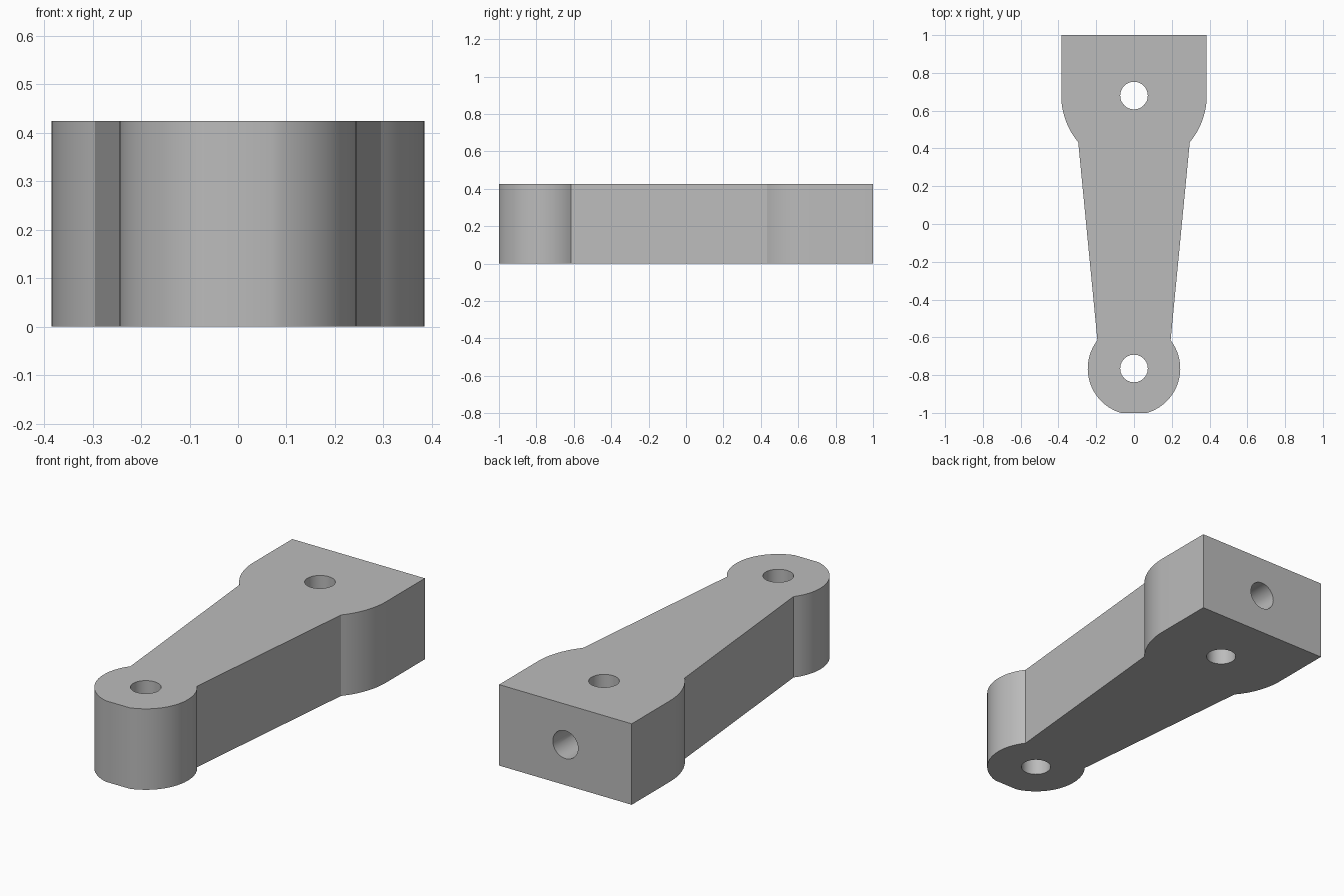
import bpy, bmesh
from math import sin, cos, atan2, pi, radians

if "Cube" in bpy.data.objects:
    bpy.data.objects.remove(bpy.data.objects["Cube"], do_unlink=True)

HEIGHT = 0.425
SMALL_Y, SMALL_R = -0.765, 0.245
BIG_Y, BIG_R = 0.68, 0.385
HOLE_R = 0.073

grey = bpy.data.materials.new("plain grey")
grey.use_nodes = True
colour = (0.5, 0.5, 0.5, 1)
grey.diffuse_color = colour
grey.node_tree.nodes["Principled BSDF"].inputs["Base Color"].default_value = colour


def arc(cy, r, start, end, steps):
    """Points of an arc centred on the long axis."""
    angles = [start + (end - start) * i / steps for i in range(steps + 1)]
    return [(r * cos(a), cy + r * sin(a)) for a in angles]


# Right-hand half of the outline: clipped small eye, straight taper, big shoulder
half = arc(SMALL_Y, SMALL_R, atan2(-0.235, 0.07), atan2(0.15, 0.194), 20)
half += arc(BIG_Y, BIG_R, atan2(-0.247, 0.295), 0, 12)
half.append((BIG_R, 1.0))
outline = half + [(-x, y) for x, y in reversed(half)]

# Lever body, extruded upward
bm = bmesh.new()
base = bm.faces.new([bm.verts.new((x, y, 0)) for x, y in outline])
top = bmesh.ops.extrude_face_region(bm, geom=[base])["geom"]
bmesh.ops.translate(bm, vec=(0, 0, HEIGHT),
                    verts=[v for v in top if isinstance(v, bmesh.types.BMVert)])
bmesh.ops.recalc_face_normals(bm, faces=bm.faces)
mesh = bpy.data.meshes.new("lever_body")
bm.to_mesh(mesh)
bm.free()
body = bpy.data.objects.new("lever_body", mesh)
bpy.context.collection.objects.link(body)
mesh.materials.append(grey)


def drill(name, location, depth, rotation=(0, 0, 0)):
    """Cut a round hole through the body."""
    bpy.ops.mesh.primitive_cylinder_add(vertices=48, radius=HOLE_R, depth=depth,
                                        location=location, rotation=rotation)
    cutter = bpy.context.object
    cutter.name = name
    cutter.hide_render = True
    cutter.data.materials.append(grey)
    cut = body.modifiers.new(name, "BOOLEAN")
    cut.operation, cut.solver, cut.object = "DIFFERENCE", "EXACT", cutter
    bpy.context.view_layer.objects.active = body
    bpy.ops.object.modifier_apply(modifier=name)
    bpy.data.objects.remove(cutter, do_unlink=True)


# Two upright pin holes and a bore from the back face into the rear one
drill("front_pin_hole", (0, SMALL_Y, HEIGHT / 2), 1)
drill("rear_pin_hole", (0, BIG_Y, HEIGHT / 2), 1)
drill("back_bore", (0, (BIG_Y + 1.1) / 2, HEIGHT / 2), 1.1 - BIG_Y, (pi / 2, 0, 0))

bpy.ops.object.select_all(action="DESELECT")
body.select_set(True)
bpy.context.view_layer.objects.active = body
bpy.ops.object.shade_smooth_by_angle(angle=radians(25))
